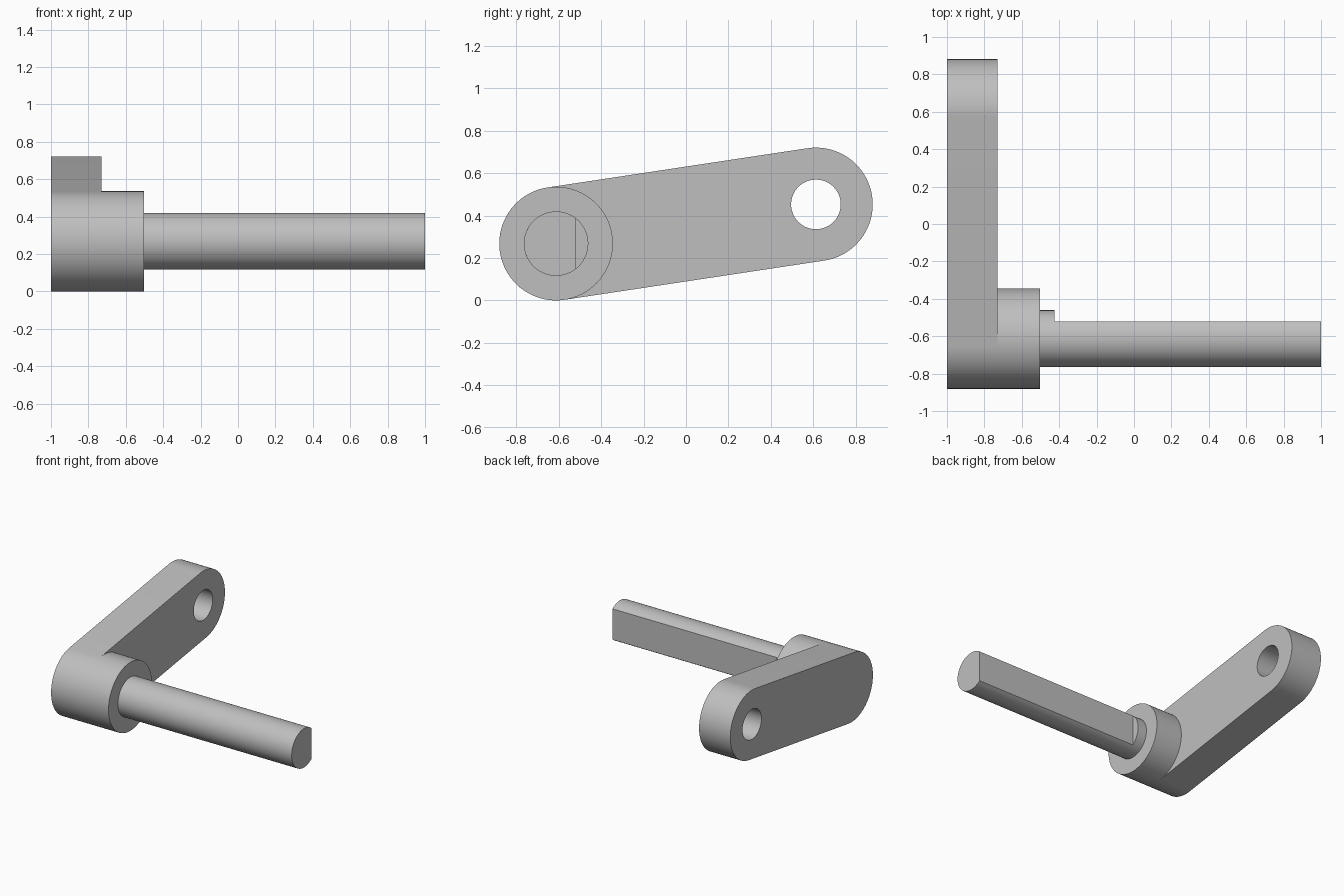
import bpy
import bmesh
from math import atan2, acos, cos, sin, pi

cube = bpy.data.objects.get("Cube")
if cube:
    bpy.data.objects.remove(cube, do_unlink=True)

# One plain grey for the whole part
grey = bpy.data.materials.new("machined_grey")
grey.use_nodes = True
colour = (0.52, 0.52, 0.52, 1)
grey.diffuse_color = colour
grey.node_tree.nodes["Principled BSDF"].inputs["Base Color"].default_value = colour

PIVOT = (-0.613, 0.268)   # shaft axis (y, z)
EYE = (0.613, 0.453)      # far hole axis (y, z)
R_BOSS, R_SHAFT, R_HOLE = 0.268, 0.152, 0.117
ARM_END, BOSS_END, COLLAR_END = -0.73, -0.503, -0.425
FLAT_Y = -0.52


def arc(centre, radius, start, sweep, steps):
    """Points of an arc in the y-z plane, both ends included."""
    angles = [start + sweep * i / steps for i in range(steps + 1)]
    return [(centre[0] + radius * cos(a), centre[1] + radius * sin(a)) for a in angles]


def circle(centre, radius, steps=96):
    return arc(centre, radius, 0, 2 * pi, steps)[:-1]


def extrude_profile(name, loops, x0, x1):
    """Fill an outline (with optional hole loops) and extrude it along x."""
    bm = bmesh.new()
    edges = []
    for loop in loops:
        verts = [bm.verts.new((x0, y, z)) for y, z in loop]
        edges += [bm.edges.new((v, verts[i - 1])) for i, v in enumerate(verts)]
    if len(loops) == 1:
        bm.faces.new(verts)
    else:
        bmesh.ops.triangle_fill(bm, edges=edges, use_beauty=True, normal=(1, 0, 0))
    result = bmesh.ops.extrude_face_region(bm, geom=bm.faces[:], use_keep_orig=True)
    moved = [g for g in result["geom"] if isinstance(g, bmesh.types.BMVert)]
    bmesh.ops.translate(bm, verts=moved, vec=(x1 - x0, 0, 0))
    bmesh.ops.recalc_face_normals(bm, faces=bm.faces[:])
    mesh = bpy.data.meshes.new(name)
    bm.to_mesh(mesh)
    bm.free()
    mesh.materials.append(grey)
    obj = bpy.data.objects.new(name, mesh)
    bpy.context.collection.objects.link(obj)
    bpy.ops.object.select_all(action='DESELECT')
    obj.select_set(True)
    bpy.context.view_layer.objects.active = obj
    bpy.ops.object.shade_smooth_by_angle(angle=pi / 6)
    return obj


# Lever arm: round-ended bar with a through hole at the far end
tilt = atan2(EYE[1] - PIVOT[1], EYE[0] - PIVOT[0])
outline = (arc(PIVOT, R_BOSS, tilt + pi / 2, pi, 48)
           + arc(EYE, R_BOSS, tilt - pi / 2, pi, 48))
extrude_profile("lever_arm", [outline, circle(EYE, R_HOLE)], -1, ARM_END)

# Boss continuing the near end of the arm
extrude_profile("boss", [circle(PIVOT, R_BOSS)], ARM_END, BOSS_END)

# Short full-round collar, then the shaft with a flat along its back
extrude_profile("shaft_collar", [circle(PIVOT, R_SHAFT)], BOSS_END, COLLAR_END)
half = acos((FLAT_Y - PIVOT[0]) / R_SHAFT)
extrude_profile("flatted_shaft", [arc(PIVOT, R_SHAFT, half, 2 * (pi - half), 72)],
                COLLAR_END, 1)
